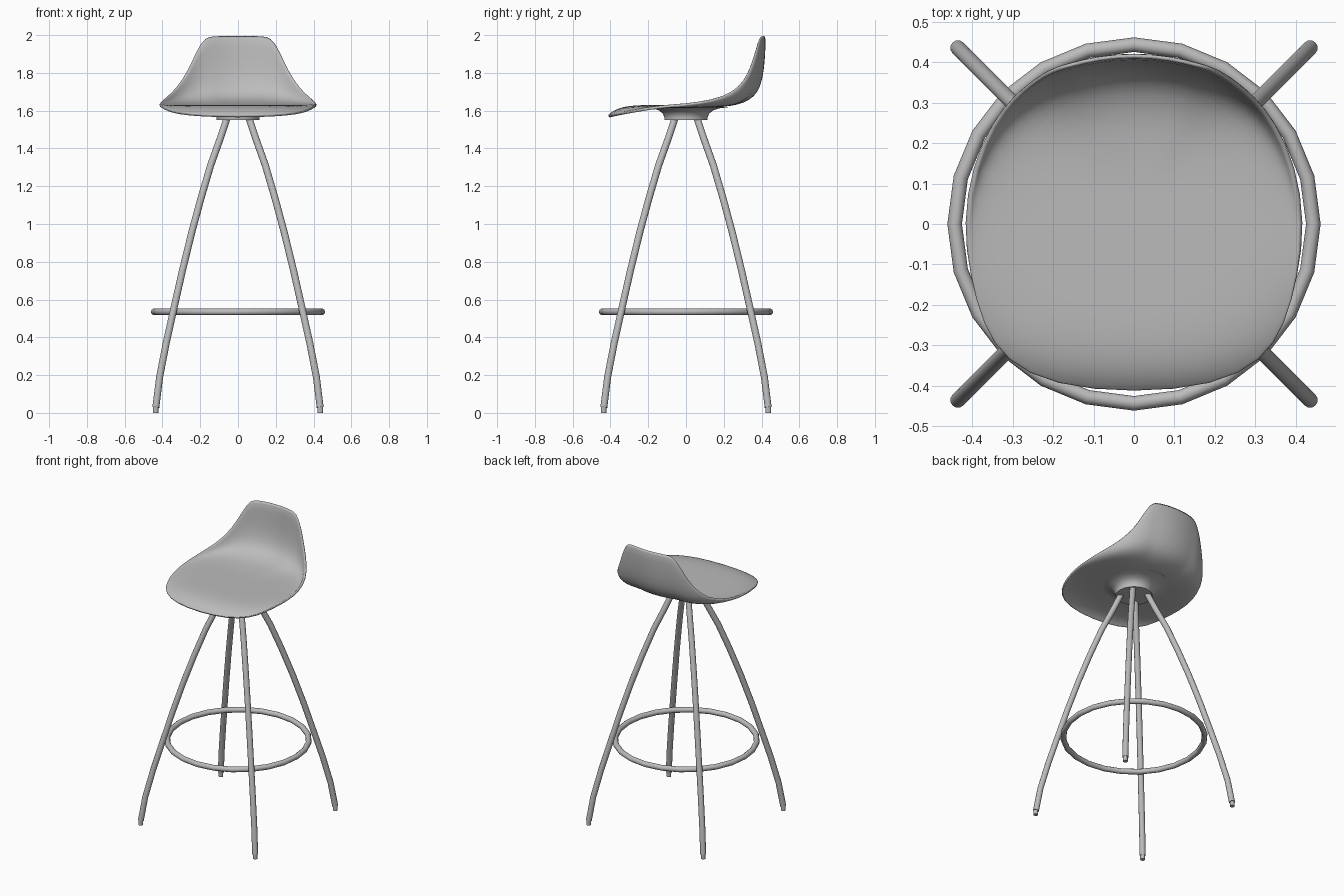
import bpy, bmesh, math
from mathutils import Vector

cube = bpy.data.objects.get("Cube")
if cube:
    bpy.data.objects.remove(cube)

grey = bpy.data.materials.new("satin_grey")
grey.use_nodes = True
colour = (0.5, 0.5, 0.5, 1)
grey.diffuse_color = colour
grey.node_tree.nodes["Principled BSDF"].inputs["Base Color"].default_value = colour


def make(name, bm, angle=40):
    bmesh.ops.recalc_face_normals(bm, faces=bm.faces)
    mesh = bpy.data.meshes.new(name)
    bm.to_mesh(mesh)
    bm.free()
    mesh.materials.append(grey)
    obj = bpy.data.objects.new(name, mesh)
    bpy.context.collection.objects.link(obj)
    bpy.ops.object.select_all(action="DESELECT")
    obj.select_set(True)
    bpy.context.view_layer.objects.active = obj
    bpy.ops.object.shade_smooth_by_angle(angle=math.radians(angle))
    return obj


def loft(bm, rings, closed=False, caps=True):
    """Bridge rings of equal size; optionally join last to first or cap the ends."""
    loops = [[bm.verts.new(p) for p in ring] for ring in rings]
    pairs = list(zip(loops, loops[1:])) + ([(loops[-1], loops[0])] if closed else [])
    for a, b in pairs:
        for i in range(len(a)):
            j = (i + 1) % len(a)
            bm.faces.new((a[i], a[j], b[j], b[i]))
    if caps and not closed:
        bm.faces.new(loops[0])
        bm.faces.new(loops[-1])
    return loops


def circle(radius, z, count):
    turn = 2 * math.pi / count
    return [(radius * math.cos(i * turn), radius * math.sin(i * turn), z) for i in range(count)]


# Seat shell: half rim from back centre to front centre, mirrored
half_rim = [(0, .41, 2), (.09, .402, 2), (.155, .385, 1.998), (.185, .377, 1.975),
            (.22, .36, 1.91), (.25, .338, 1.84), (.29, .305, 1.765), (.34, .245, 1.70),
            (.39, .14, 1.66), (.415, 0, 1.64), (.405, -.13, 1.63), (.375, -.25, 1.61),
            (.32, -.34, 1.592), (.2, -.402, 1.578), (0, -.42, 1.572)]
rim = half_rim + [(-x, y, z) for x, y, z in half_rim[-2:0:-1]]
pan = 1.63
sweep = [(.3, 0), (.5, .02), (.65, .04), (.8, .1), (.9, .2), (.96, .38), (.99, .68), (1, 1)]
rings = []
for f, g in sweep:
    rings.append([(x * f, y * f, pan + (z - pan) * (g if z > pan else f ** 8))
                  for x, y, z in rim])
bm = bmesh.new()
loops = loft(bm, rings, caps=False)
centre = bm.verts.new((0, 0, pan))
inner = loops[0]
for i in range(len(inner)):
    bm.faces.new((centre, inner[i], inner[(i + 1) % len(inner)]))
bmesh.ops.recalc_face_normals(bm, faces=bm.faces)
inner[0].normal_update()
up = centre.link_faces[0].normal.z > 0
seat = make("seat_shell", bm, 50)
shell = seat.modifiers.new("Thickness", "SOLIDIFY")
shell.thickness = 0.016
shell.offset = -1 if up else 1
smooth = seat.modifiers.new("Smooth", "SUBSURF")
smooth.levels = smooth.render_levels = 1

# Flared hub under the seat
bm = bmesh.new()
loft(bm, [circle(r, z, 32) for r, z in
          [(.115, 1.55), (.115, 1.565), (.122, 1.583), (.14, 1.6), (.175, 1.612), (.23, 1.619)]])
make("seat_hub", bm)

# Four bowed legs on the diagonals, each with a narrower foot
bow = [(.055, 1.57), (.095, 1.45), (.145, 1.31), (.195, 1.14), (.245, .955), (.295, .75),
       (.34, .55), (.38, .37), (.415, .19), (.435, .03)]
for side, sx in (("left", 1), ("right", -1)):
    for end, sy in (("front", -1), ("back", 1)):
        path = [Vector((d * sx, d * sy, z)) for d, z in bow]
        across = Vector((-sy, sx, 0)).normalized()
        tube = []
        for i, p in enumerate(path):
            along = (path[min(i + 1, len(path) - 1)] - path[max(i - 1, 0)]).normalized()
            normal = across.cross(along)
            tube.append([p + Vector(across * c + normal * s) for c, s, _ in circle(.019, 0, 12)])
        bm = bmesh.new()
        loft(bm, tube)
        make(f"{end}_{side}_leg", bm)
        bm = bmesh.new()
        foot = [[(x + .436 * sx, y + .436 * sy, z) for x, y, _ in circle(.015, 0, 12)]
                for z in (0, .035)]
        loft(bm, foot)
        make(f"{end}_{side}_foot", bm)

# Footrest ring
bm = bmesh.new()
loft(bm, [circle(.443 + r, .535 + z, 24) for r, z, _ in circle(.018, 0, 10)], closed=True)
make("footrest_ring", bm)
